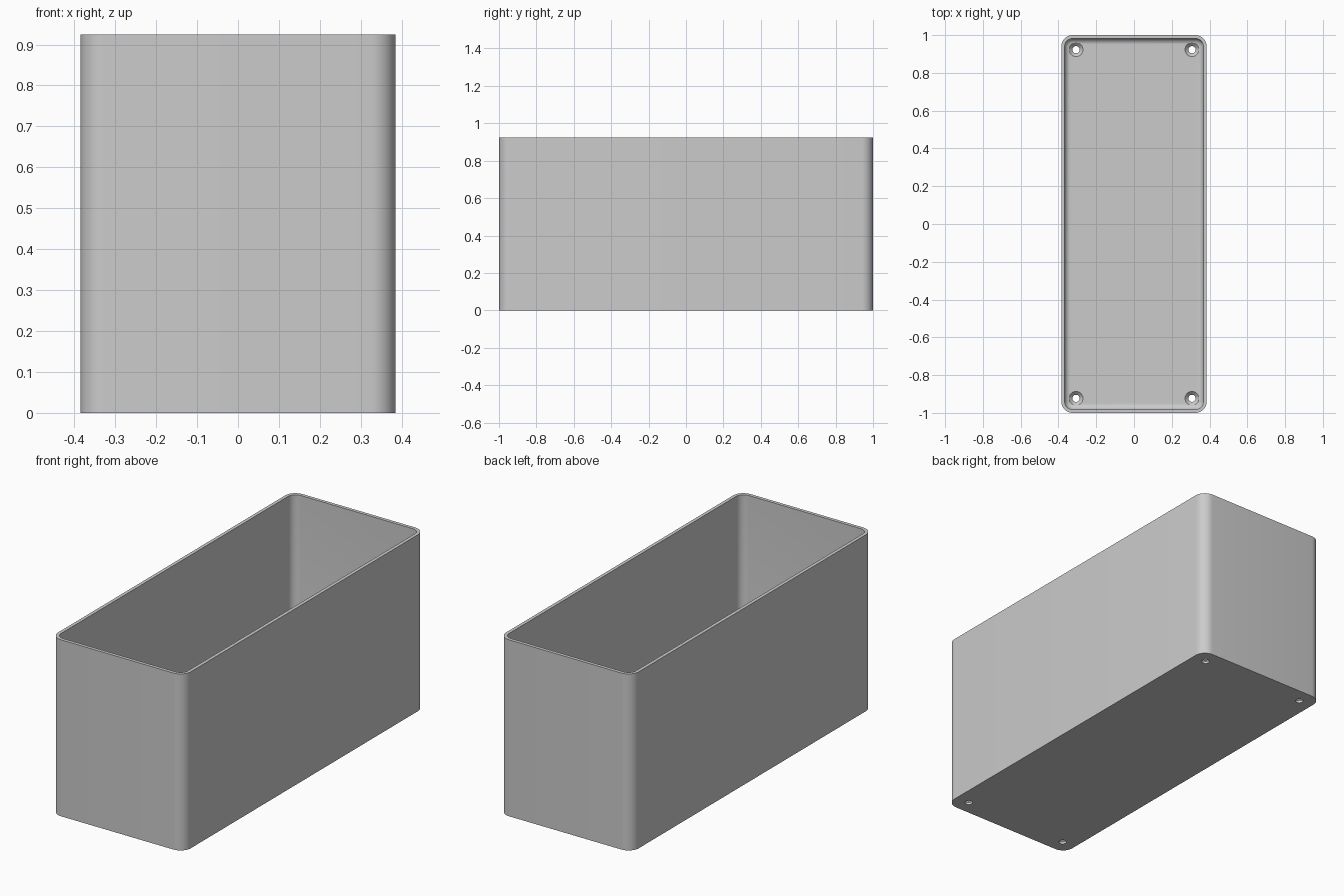
import bpy, bmesh
from math import sin, cos, pi

cube = bpy.data.objects.get("Cube")
if cube:
    bpy.data.objects.remove(cube, do_unlink=True)

HALF_X, HALF_Y, HEIGHT = 0.385, 1.0, 0.925
CORNER, WALL, FLOOR, FILLET = 0.06, 0.018, 0.03, 0.03

grey = bpy.data.materials.new("plain grey")
grey.use_nodes = True
colour = (0.6, 0.6, 0.6, 1)
grey.diffuse_color = colour
grey.node_tree.nodes["Principled BSDF"].inputs["Base Color"].default_value = colour


def rounded_loop(inset, z, steps=10):
    """Rounded rectangle, pulled in from the outside by inset."""
    r = CORNER - inset
    points = []
    for quarter, (sx, sy) in enumerate([(1, 1), (-1, 1), (-1, -1), (1, -1)]):
        for i in range(steps + 1):
            a = (quarter + i / steps) * pi / 2
            points.append((sx * (HALF_X - CORNER) + r * cos(a),
                           sy * (HALF_Y - CORNER) + r * sin(a), z))
    return points


def loft(name, loops):
    """Skin a stack of loops and cap both ends."""
    bm = bmesh.new()
    rings = [[bm.verts.new(p) for p in loop] for loop in loops]
    for a, b in zip(rings, rings[1:]):
        for i in range(len(a)):
            j = (i + 1) % len(a)
            bm.faces.new((a[i], a[j], b[j], b[i]))
    bm.faces.new(rings[0][::-1])
    bm.faces.new(rings[-1])
    bmesh.ops.recalc_face_normals(bm, faces=bm.faces)
    mesh = bpy.data.meshes.new(name)
    bm.to_mesh(mesh)
    bm.free()
    mesh.materials.append(grey)
    obj = bpy.data.objects.new(name, mesh)
    bpy.context.collection.objects.link(obj)
    return obj


# Open box: outer wall, rim, inner wall, then the fillet down to the floor
loops = [rounded_loop(0, 0), rounded_loop(0, HEIGHT), rounded_loop(WALL, HEIGHT)]
for i in range(7):
    a = i / 6 * pi / 2
    loops.append(rounded_loop(WALL + FILLET * (1 - cos(a)),
                              FLOOR + FILLET * (1 - sin(a))))
box = loft("open_box", loops)

# Countersunk screw holes through the floor corners
profile = [(0.019, -0.02), (0.019, 0.012), (0.037, FLOOR), (0.037, 0.08)]
for sx in (-1, 1):
    for sy in (-1, 1):
        cutter = loft("screw_hole_cutter", [
            [(sx * 0.307 + r * cos(k * pi / 16), sy * 0.923 + r * sin(k * pi / 16), z)
             for k in range(32)] for r, z in profile])
        cutter.hide_render = True
        hole = box.modifiers.new("screw_hole", 'BOOLEAN')
        hole.operation = 'DIFFERENCE'
        hole.solver = 'EXACT'
        hole.object = cutter
        bpy.context.view_layer.objects.active = box
        bpy.ops.object.modifier_apply(modifier=hole.name)
        bpy.data.objects.remove(cutter, do_unlink=True)

bpy.ops.object.select_all(action='DESELECT')
box.select_set(True)
bpy.context.view_layer.objects.active = box
bpy.ops.object.shade_smooth_by_angle(angle=pi / 6)
